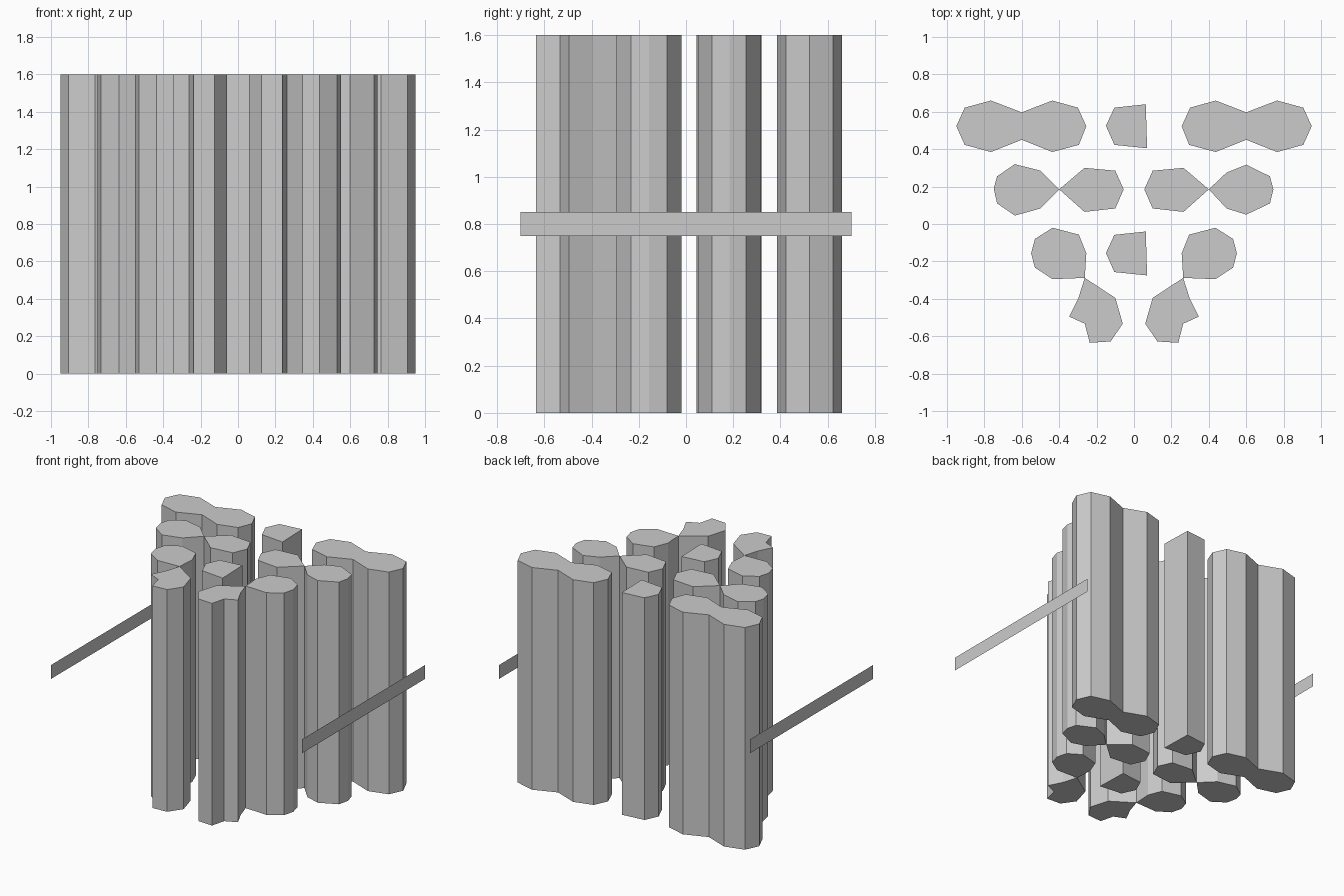
import bpy, bmesh

if "Cube" in bpy.data.objects:
    bpy.data.objects.remove(bpy.data.objects["Cube"])

HEIGHT = 1.6


def mesh_object(name, bm):
    mesh = bpy.data.meshes.new(name)
    bm.to_mesh(mesh)
    bm.free()
    obj = bpy.data.objects.new(name, mesh)
    bpy.context.collection.objects.link(obj)
    return obj


def column(name, outline, dx=0, dy=0, flip=1):
    """Extrude a closed plan outline to full height."""
    bm = bmesh.new()
    face = bm.faces.new([bm.verts.new((flip * x + dx, y + dy, 0)) for x, y in outline])
    ext = bmesh.ops.extrude_face_region(bm, geom=[face], use_keep_orig=True)
    top = [g for g in ext["geom"] if isinstance(g, bmesh.types.BMVert)]
    bmesh.ops.translate(bm, verts=top, vec=(0, 0, HEIGHT))
    bmesh.ops.recalc_face_normals(bm, faces=bm.faces)
    return mesh_object(name, bm)


def rail(name, x):
    """Flat vertical strip along one side."""
    bm = bmesh.new()
    corners = [(-0.7, 0.75), (0.7, 0.75), (0.7, 0.85), (-0.7, 0.85)]
    if x < 0:
        corners.reverse()
    bm.faces.new([bm.verts.new((x, y, z)) for y, z in corners])
    return mesh_object(name, bm)


# Plan outlines of the left-hand columns, mirrored to the right
double = [(-.95, .523), (-.905, .622), (-.765, .66), (-.60, .597), (-.437, .66),
          (-.30, .622), (-.255, .523), (-.295, .423), (-.437, .385), (-.60, .45),
          (-.765, .385), (-.905, .423)]
inner = [(-.40, .185), (-.265, .30), (-.10, .285), (-.055, .185), (-.10, .083), (-.265, .065)]
middle = [(-.435, -.02), (-.295, -.057), (-.255, -.157), (-.263, -.288), (-.435, -.295),
          (-.53, -.233), (-.55, -.157), (-.53, -.08)]
front = [(-.263, -.288), (-.10, -.395), (-.06, -.533), (-.125, -.628), (-.237, -.635),
         (-.263, -.533), (-.347, -.495), (-.297, -.395)]
for side, flip in (("left", 1), ("right", -1)):
    column("back_double_column_" + side, double, flip=flip)
    column("inner_column_" + side, inner, flip=flip)
    column("middle_column_" + side, middle, flip=flip)
    column("front_column_" + side, front, flip=flip)

# Outer columns of the second row differ slightly from side to side
column("outer_column_left", [(-.40, .185), (-.50, .285), (-.637, .32), (-.732, .255),
                             (-.75, .19), (-.732, .11), (-.637, .045), (-.50, .083)])
column("outer_column_right", [(.40, .185), (.495, .275), (.60, .317), (.727, .255),
                              (.745, .185), (.727, .11), (.60, .05), (.495, .083)])

# Two centre columns share one five-sided profile
centre_back = [(-.15, .525), (-.105, .622), (.063, .64), (.07, .405), (-.105, .423)]
column("centre_column_back", centre_back)
column("centre_column_front", centre_back, dy=-.68)

rail("side_rail_left", -1)
rail("side_rail_right", 1)
